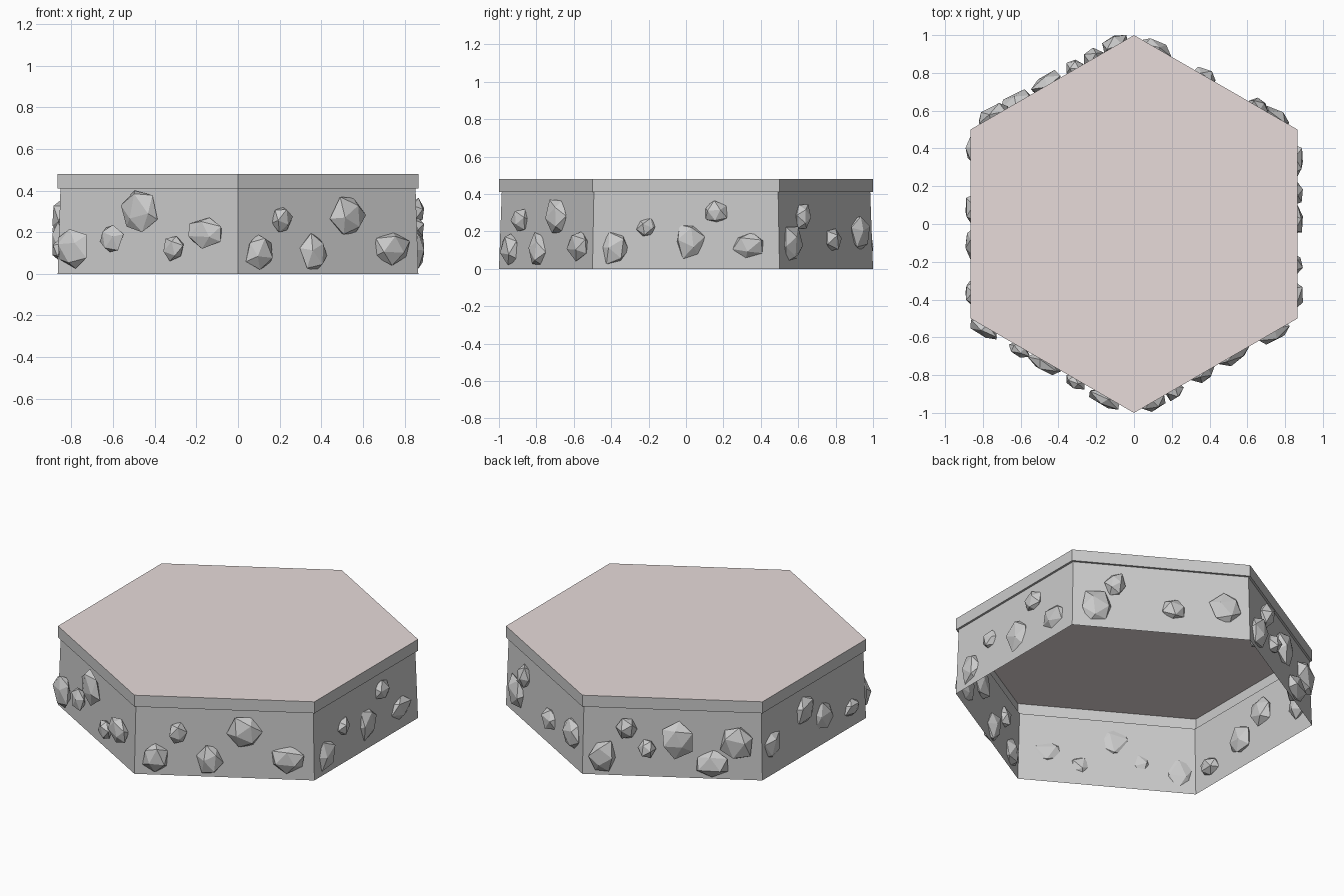
import bpy, bmesh, math, random
from mathutils import Vector

if "Cube" in bpy.data.objects:
    bpy.data.objects.remove(bpy.data.objects["Cube"])

random.seed(4)


def add_object(name, bm):
    mesh = bpy.data.meshes.new(name)
    bm.to_mesh(mesh)
    bm.free()
    obj = bpy.data.objects.new(name, mesh)
    bpy.context.collection.objects.link(obj)
    return obj


def hex_ring(bm, radius, z):
    angles = [math.radians(30 + 60 * i) for i in range(6)]
    return [bm.verts.new((radius * math.cos(a), radius * math.sin(a), z)) for a in angles]


def hex_shell(name, profile):
    bm = bmesh.new()
    rings = [hex_ring(bm, r, z) for r, z in profile]
    for low, high in zip(rings, rings[1:]):
        for i in range(6):
            j = (i + 1) % 6
            bm.faces.new((low[i], low[j], high[j], high[i]))
    return add_object(name, bm)


# Tapered walls, open underneath, and the overhanging rim
hex_shell("base_walls", [(1.0, 0), (0.985, 0.41)])
hex_shell("slab_rim", [(0.985, 0.41), (1.0, 0.41), (1.0, 0.48)])

# Tinted top
bm = bmesh.new()
bm.faces.new(hex_ring(bm, 1.0, 0.48))
top = add_object("top_surface", bm)
mat = bpy.data.materials.new("warm_stone")
mat.diffuse_color = (0.8, 0.71, 0.70, 1)
mat.use_nodes = True
mat.node_tree.nodes["Principled BSDF"].inputs["Base Color"].default_value = mat.diffuse_color
top.data.materials.append(mat)


# Faceted stone, fitted to the given width, height and depth range on a wall
def stone(name, angle, s, z, w, h, back, front):
    bm = bmesh.new()
    bmesh.ops.create_icosphere(bm, subdivisions=1, radius=1)
    spin = random.uniform(0, math.tau)
    for v in bm.verts:
        p = v.co * random.uniform(0.85, 1.1)
        p = Vector((p.x, p.y * math.cos(spin) - p.z * math.sin(spin),
                    p.y * math.sin(spin) + p.z * math.cos(spin)))
        v.co = p
    hull = bmesh.ops.convex_hull(bm, input=bm.verts[:])
    loose = [v for v in bm.verts if not v.link_faces]
    bmesh.ops.delete(bm, geom=loose, context='VERTS')
    lo = [min(v.co[k] for v in bm.verts) for k in range(3)]
    hi = [max(v.co[k] for v in bm.verts) for k in range(3)]
    n = Vector((math.cos(angle), math.sin(angle), 0))
    t = Vector((-n.y, n.x, 0))
    for v in bm.verts:
        f = [(v.co[k] - lo[k]) / (hi[k] - lo[k]) for k in range(3)]
        depth = 0.862 + back + (front - back) * f[0]
        v.co = n * depth + t * (s + w * (f[1] - 0.5)) + Vector((0, 0, z + h * (f[2] - 0.5)))
    bmesh.ops.recalc_face_normals(bm, faces=bm.faces[:])
    add_object(name, bm)


# Per wall: name, direction, depth range, stones as (along, height, width, tall)
walls = [
    ("right", 0, -0.05, 0.032, [(-.38, .11, .15, .17), (-.21, .22, .11, .1), (.025, .145, .15, .18),
                                (.16, .305, .12, .12), (.335, .12, .17, .15)]),
    ("back_right", 60, -0.04, 0.045, [(-.36, .13, .17, .19), (-.26, .28, .12, .13),
                                      (.07, .155, .13, .12), (.36, .19, .18, .18)]),
    ("back_left", 120, -0.04, 0.055, [(-.39, .12, .15, .18), (-.255, .29, .12, .13), (-.14, .17, .1, .1),
                                      (.03, .23, .17, .22), (.22, .095, .18, .16), (.355, .225, .18, .2)]),
    ("left", 180, -0.05, 0.03, [(-.4, .17, .14, .17), (-.08, .27, .16, .17),
                                (.1, .17, .17, .16), (.365, .115, .13, .11)]),
    ("front_left", 240, -0.015, 0.052, [(-.41, .12, .17, .19), (-.19, .17, .13, .13), (-.04, .3, .19, .2),
                                        (.15, .12, .12, .12), (.33, .195, .18, .15)]),
    ("front_right", 300, -0.04, 0.047, [(-.385, .105, .14, .17), (-.255, .26, .1, .12), (-.08, .105, .15, .18),
                                        (.112, .28, .2, .18), (.355, .12, .18, .16)]),
]
for side, deg, back, front, stones in walls:
    for i, (s, z, w, h) in enumerate(stones):
        stone(f"{side}_stone_{i + 1}", math.radians(deg), s, z, w, h, back, front)
